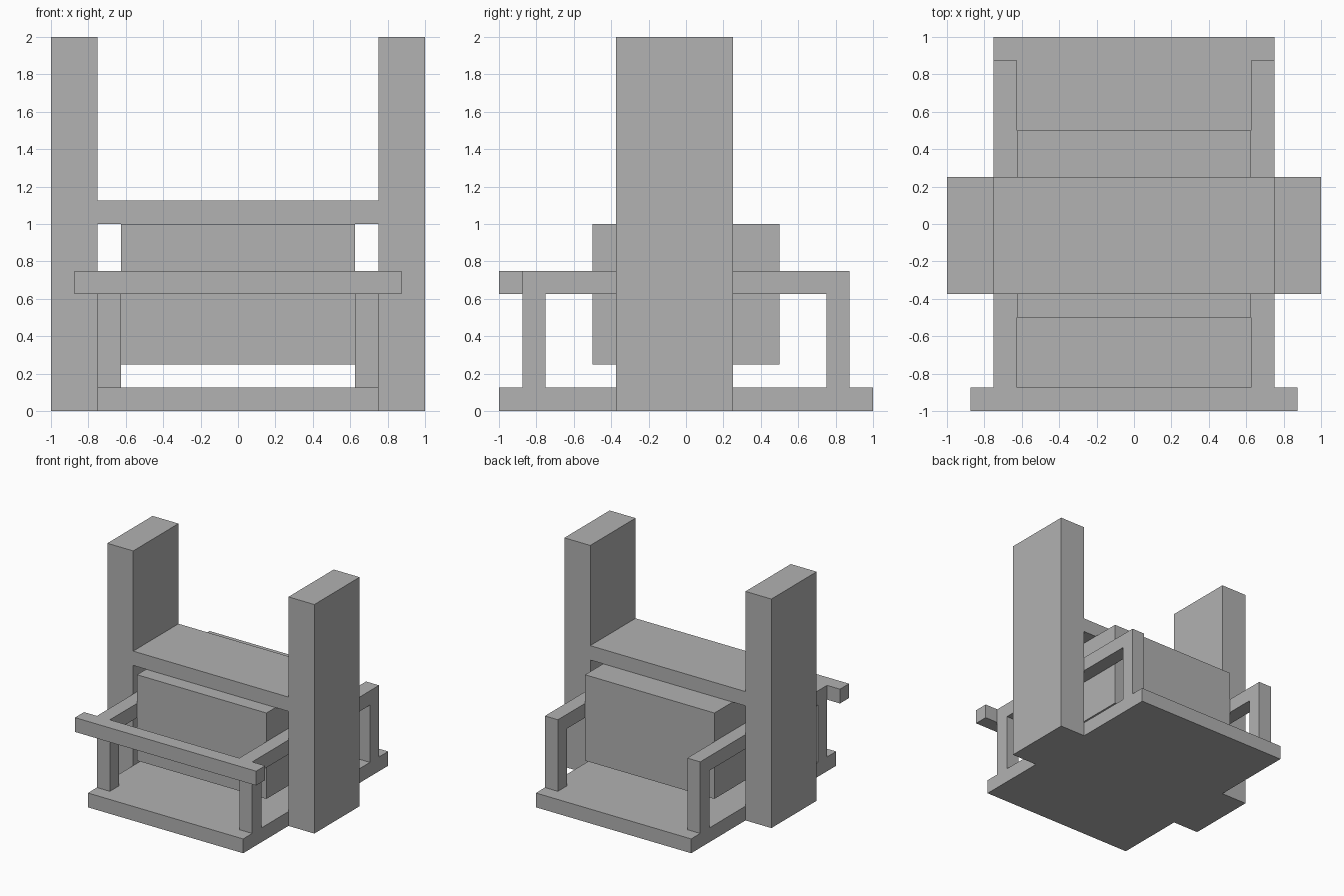
import bpy

cube = bpy.data.objects.get("Cube")
if cube:
    bpy.data.objects.remove(cube, do_unlink=True)

GREY = (0.445, 0.445, 0.445, 1)
grey = bpy.data.materials.new("plain grey")
grey.use_nodes = True
grey.diffuse_color = GREY
grey.node_tree.nodes["Principled BSDF"].inputs["Base Color"].default_value = GREY


def box(name, x, y, z):
    """Add a block spanning the given (low, high) range on each axis."""
    spans = (x, y, z)
    bpy.ops.mesh.primitive_cube_add(size=1, location=[sum(s) / 2 for s in spans])
    block = bpy.context.object
    block.name = block.data.name = name
    block.scale = [high - low for low, high in spans]
    bpy.ops.object.transform_apply(location=False, rotation=False, scale=True)
    block.data.materials.append(grey)
    return block


T = 0.125  # thickness of slabs, rails and posts

# Central parts
box("base", (-0.75, 0.75), (-1, 1), (0, T))
box("body", (-0.625, 0.625), (-0.5, 0.5), (0.25, 1))
box("cross_shelf", (-0.75, 0.75), (-0.375, 0.25), (1, 1 + T))
box("front_bar", (-0.875, 0.875), (-1, -0.875), (0.75 - T, 0.75))

# Towers, rails and posts on both sides
for side, s in (("left", 1), ("right", -1)):
    tower_x = sorted((s * 0.75, s))
    rail_x = sorted((s * 0.625, s * 0.75))
    box(side + "_tower", tower_x, (-0.375, 0.25), (0, 2))
    box(side + "_rail", rail_x, (-0.875, 0.875), (0.75 - T, 0.75))
    for end, e in (("front", -1), ("back", 1)):
        post_y = sorted((e * 0.75, e * 0.875))
        box(f"{side}_{end}_post", rail_x, post_y, (T, 0.75 - T))
